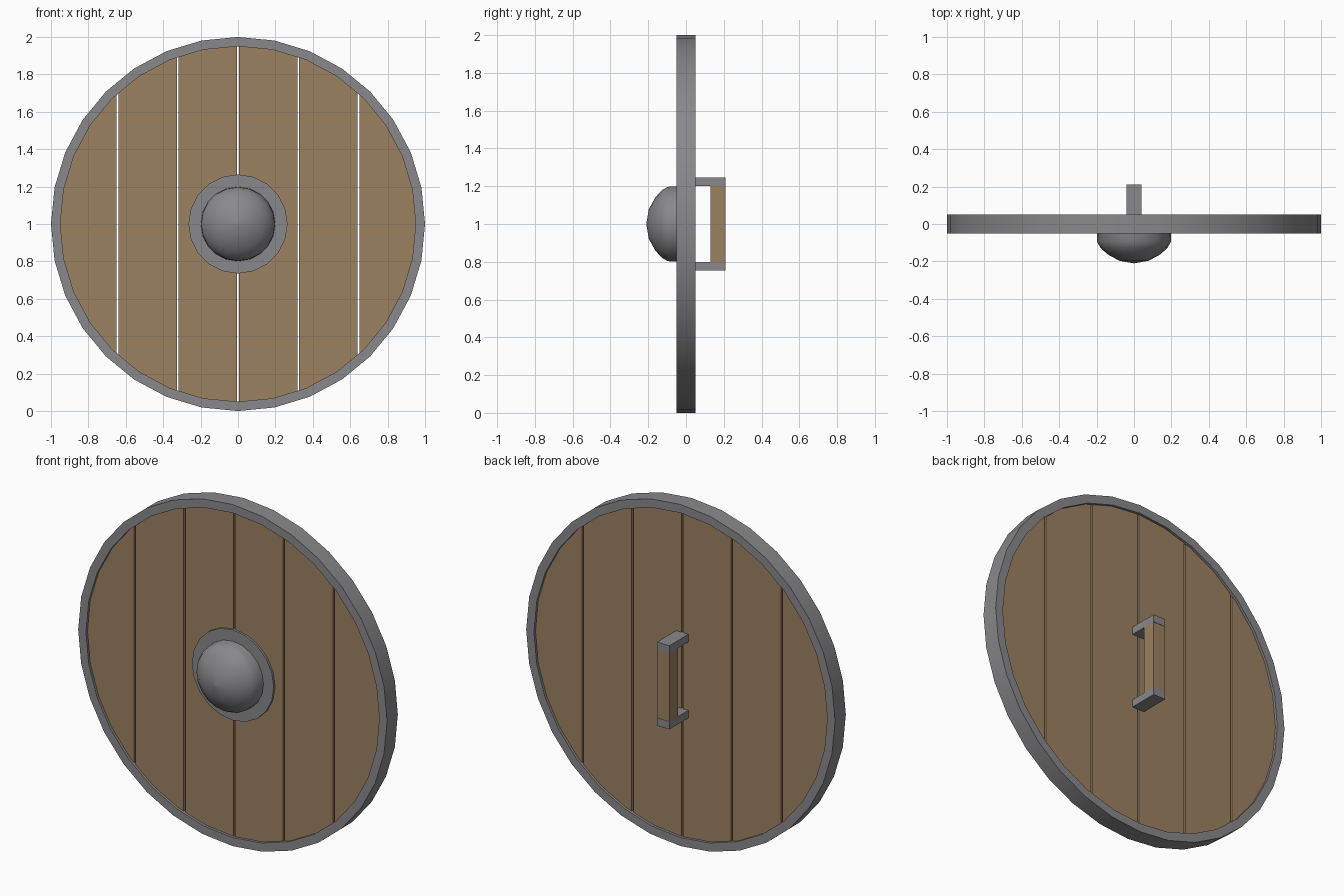
import bpy, bmesh, math

if "Cube" in bpy.data.objects:
    bpy.data.objects.remove(bpy.data.objects["Cube"])


def material(name, rgb):
    m = bpy.data.materials.new(name)
    m.diffuse_color = (*rgb, 1)
    m.use_nodes = True
    m.node_tree.nodes["Principled BSDF"].inputs["Base Color"].default_value = m.diffuse_color
    return m


WOOD = material("brown wood", (0.33, 0.22, 0.12))
IRON = material("grey iron", (0.25, 0.245, 0.26))
CZ = 1.0  # height of the shield centre


def finish(name, bm, mat, smooth=False):
    bmesh.ops.remove_doubles(bm, verts=bm.verts, dist=1e-5)
    bmesh.ops.recalc_face_normals(bm, faces=bm.faces)
    me = bpy.data.meshes.new(name)
    bm.to_mesh(me)
    bm.free()
    ob = bpy.data.objects.new(name, me)
    bpy.context.collection.objects.link(ob)
    me.materials.append(mat)
    if smooth:
        bpy.ops.object.select_all(action='DESELECT')
        ob.select_set(True)
        bpy.context.view_layer.objects.active = ob
        bpy.ops.object.shade_smooth_by_angle(angle=math.radians(40))
    return ob


def lathe(name, profile, sides, mat, closed=False):
    """Spin (radius, y) points around the shield's y axis."""
    bm = bmesh.new()
    rings = []
    for r, y in profile:
        rings.append([bm.verts.new((r * math.cos(a), y, CZ + r * math.sin(a)))
                      for a in (2 * math.pi * i / sides for i in range(sides))])
    pairs = list(zip(rings, rings[1:]))
    if closed:
        pairs.append((rings[-1], rings[0]))
    for a, b in pairs:
        for i in range(sides):
            j = (i + 1) % sides
            bm.faces.new((a[i], a[j], b[j], b[i]))
    if not closed:
        bm.faces.new(rings[0])
        bm.faces.new(rings[-1])
    return finish(name, bm, mat, True)


def box(name, lo, hi, mat):
    bm = bmesh.new()
    bmesh.ops.create_cube(bm, size=1)
    for v in bm.verts:
        v.co = [l + (c + 0.5) * (h - l) for c, l, h in zip(v.co, lo, hi)]
    return finish(name, bm, mat)


# Planks: a 32-sided disc cut into six vertical strips with thin gaps
PITCH, GAP, HALF = 0.322, 0.01, 0.035
for k in range(-3, 3):
    x0, x1 = k * PITCH + GAP / 2, (k + 1) * PITCH - GAP / 2
    bm = bmesh.new()
    bm.faces.new([bm.verts.new((0.952 * math.cos(a), -HALF, CZ + 0.952 * math.sin(a)))
                  for a in (2 * math.pi * i / 32 for i in range(32))])
    for x, n in ((x0, -1), (x1, 1)):
        if abs(x) < 0.95:
            bmesh.ops.bisect_plane(bm, geom=bm.verts[:] + bm.edges[:] + bm.faces[:],
                                   plane_co=(x, 0, 0), plane_no=(n, 0, 0), clear_outer=True)
    ext = bmesh.ops.extrude_face_region(bm, geom=bm.faces[:], use_keep_orig=True)
    for v in ext["geom"]:
        if isinstance(v, bmesh.types.BMVert):
            v.co.y = HALF
    finish("plank_%d" % (k + 4), bm, WOOD)

# Metal rim
lathe("rim", [(1, -0.05), (1, 0.05), (0.95, 0.05), (0.95, -0.05)], 32, IRON, closed=True)

# Boss plate and dome on the front
lathe("boss_plate", [(0.265, -0.03), (0.265, -0.048)], 20, IRON)
lathe("boss_dome", [(0.2, -0.03), (0.197, -0.095), (0.18, -0.127), (0.14, -0.163),
                    (0.077, -0.197), (0.002, -0.21)], 20, IRON)

# Handle on the back
box("handle_bracket_top", (-0.04, 0.03, 1.2), (0.04, 0.21, 1.245), IRON)
box("handle_bracket_bottom", (-0.04, 0.03, 0.755), (0.04, 0.21, 0.8), IRON)
box("handle_grip", (-0.04, 0.13, 0.8), (0.04, 0.208, 1.2), WOOD)
